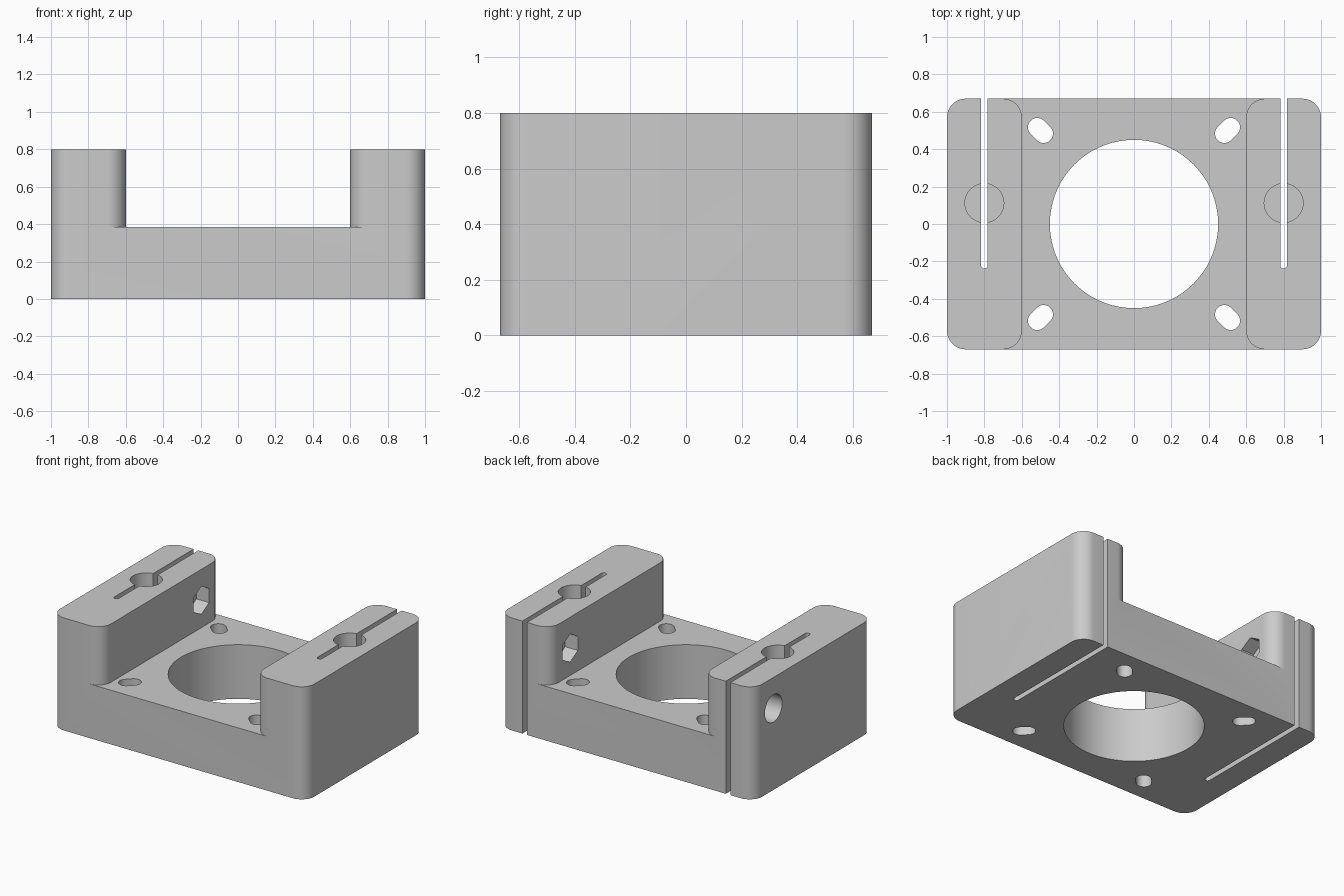
import bpy, bmesh, math
from mathutils import Matrix, Vector

old = bpy.data.objects.get("Cube")
if old:
    bpy.data.objects.remove(old, do_unlink=True)

W, D, H = 1.0, 0.67, 0.80      # half width, half depth, full height
PLATE = 0.385                  # plate thickness
ARM_IN, R = 0.60, 0.10         # inner face of the arms, corner radius

grey = bpy.data.materials.new("light grey plastic")
grey.use_nodes = True
colour = (0.6, 0.6, 0.6, 1)
grey.diffuse_color = colour
grey.node_tree.nodes["Principled BSDF"].inputs["Base Color"].default_value = colour


def arc(cx, cy, r, a0, a1, n=12):
    """Points along an arc, angles in degrees."""
    angles = [math.radians(a0 + (a1 - a0) * i / n) for i in range(n + 1)]
    return [(cx + r * math.cos(a), cy + r * math.sin(a)) for a in angles]


def circle(cx, cy, r, n=48):
    return arc(cx, cy, r, 0, 360, n)[:-1]


def capsule(p, q, r):
    """Outline of a slot with round ends from p to q."""
    a = math.degrees(math.atan2(q[1] - p[1], q[0] - p[0]))
    return arc(*q, r, a - 90, a + 90) + arc(*p, r, a + 90, a + 270)


def prism(name, outline, lo, hi, along_x=False):
    """Extrude an outline along z, or a (y, z) outline along x."""
    bm = bmesh.new()
    face = bm.faces.new([bm.verts.new((u, v, lo)) for u, v in outline])
    top = bmesh.ops.extrude_face_region(bm, geom=[face])["geom"]
    verts = [v for v in top if isinstance(v, bmesh.types.BMVert)]
    bmesh.ops.translate(bm, verts=verts, vec=Vector((0, 0, hi - lo)))
    if along_x:
        bm.transform(Matrix(((0, 0, 1, 0), (1, 0, 0, 0), (0, 1, 0, 0), (0, 0, 0, 1))))
    bmesh.ops.recalc_face_normals(bm, faces=bm.faces)
    mesh = bpy.data.meshes.new(name)
    bm.to_mesh(mesh)
    bm.free()
    mesh.materials.append(grey)
    ob = bpy.data.objects.new(name, mesh)
    bpy.context.collection.objects.link(ob)
    return ob


def cut(target, cutter):
    """Subtract the cutter, then discard it."""
    mod = target.modifiers.new("cut", 'BOOLEAN')
    mod.operation, mod.solver, mod.object = 'DIFFERENCE', 'EXACT', cutter
    cutter.hide_render = True
    bpy.context.view_layer.objects.active = target
    bpy.ops.object.modifier_apply(modifier=mod.name)
    bpy.data.objects.remove(cutter, do_unlink=True)


# Solid block with rounded vertical corners
corners = [(1, 1, 0), (-1, 1, 90), (-1, -1, 180), (1, -1, 270)]
outline = []
for sx, sy, a in corners:
    outline += arc(sx * (W - R), sy * (D - R), R, a, a + 90)
bracket = prism("motor_bracket", outline, 0, H)

# Gap between the arms, flared so the arms get rounded inner corners
quarter = arc(ARM_IN + R, D - R, R, 180, 90) + [(ARM_IN + R, D + 0.1)]
gap = (quarter + [(-x, y) for x, y in reversed(quarter)]
       + [(-x, -y) for x, y in quarter] + [(x, -y) for x, y in reversed(quarter)])
cut(bracket, prism("gap", gap, PLATE, H + 0.1))

# Large opening and four diagonal screw slots in the plate
cut(bracket, prism("opening", circle(0, 0, 0.45, 72), -0.1, H))
for sx, sy, _ in corners:
    slot = capsule((sx * 0.483, sy * 0.483), (sx * 0.517, sy * 0.517), 0.05)
    cut(bracket, prism("screw_slot", slot, -0.1, H))

# Clamps: blind rod hole, split, bolt hole, counterbore and nut pocket
BOLT = (0.445, 0.58)
cut(bracket, prism("bolt_hole", circle(*BOLT, 0.055, 32), -1.1, 1.1, True))
for s in (-1, 1):
    cut(bracket, prism("rod_hole", circle(s * 0.8, 0.112, 0.104), 0.1, H + 0.1))
    cut(bracket, prism("split", capsule((s * 0.8, -0.22), (s * 0.8, 0.9), 0.018), -0.1, H + 0.1))
    cut(bracket, prism("counterbore", circle(*BOLT, 0.097), *sorted((s * 0.87, s * 1.1)), True))
    nut = arc(*BOLT, 0.1, 30, 330, 5)
    cut(bracket, prism("nut_pocket", nut, *sorted((s * 0.5, s * 0.7)), True))

bpy.ops.object.select_all(action='DESELECT')
bracket.select_set(True)
bpy.context.view_layer.objects.active = bracket
bpy.ops.object.shade_smooth_by_angle(angle=math.radians(30))
